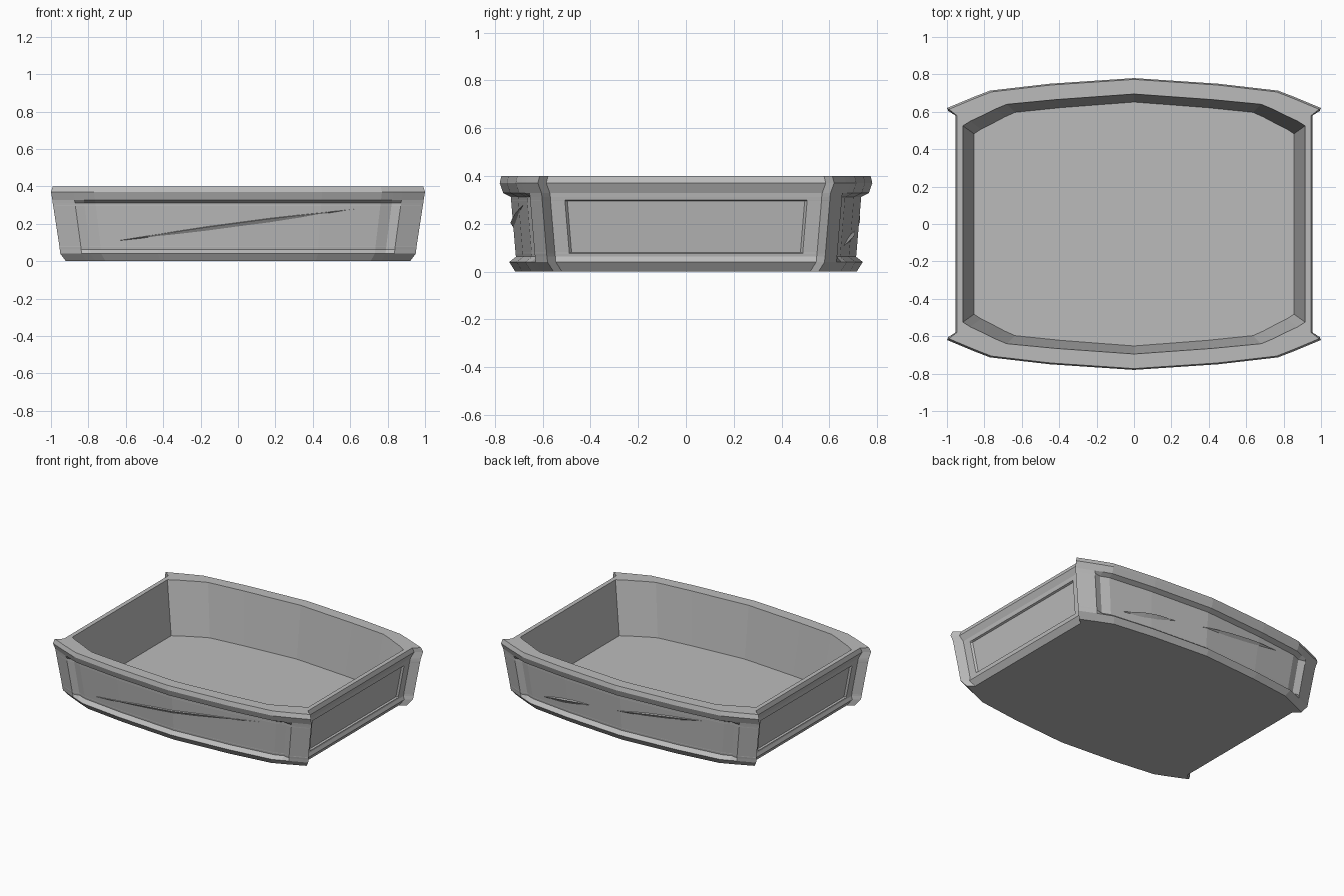
import bpy
import bmesh

cube = bpy.data.objects.get("Cube")
if cube:
    bpy.data.objects.remove(cube)

grey = bpy.data.materials.new("plain_grey")
grey.use_nodes = True
COLOR = (0.5, 0.5, 0.5, 1)
grey.diffuse_color = COLOR
grey.node_tree.nodes["Principled BSDF"].inputs["Base Color"].default_value = COLOR

# Quarter outlines: middle of the long wall, round the corner, to the side panel
OUTER = [(0, .78), (.45, .75), (.77, .713), (.83, .69), (.88, .67),
         (1, .62), (.955, .585), (.955, .525), (.955, .515)]
INNER = [(0, .695), (.42, .665), (.68, .64), (.74, .615), (.8, .585),
         (.875, .55), (.915, .525), (.915, .47), (.915, .46)]
LONG_PANEL = range(0, 4)      # points inside the long wall recess
SIDE = range(6, 9)            # points on the short wall
SIDE_PANEL = 8

# Wall rows: z, x scale, y inset, long recess, side inset, side panel recess
ROWS = [
    (0, .92, .065, 0, 0, 0),
    (.04, .95, .04, 0, 0, 0),
    (.062, .953, .038, .03, .012, 0),
    (.075, .955, .036, .03, .012, 0),
    (.08, .955, .036, .03, .012, .012),
    (.295, .988, .018, .03, .012, .012),
    (.30, .989, .018, .03, .012, 0),
    (.312, .991, .017, .03, .012, 0),
    (.328, .993, .015, 0, .012, 0),
    (.37, 1, 0, 0, 0, 0),
    (.40, .99, .007, 0, 0, 0),
]


def mirrored(quarter):
    """Close a quarter outline into a full ring."""
    half = quarter + [(x, -y) for x, y in reversed(quarter)]
    return half + [(-x, y) for x, y in reversed(half[1:-1])]


def wall_ring(scale, inset, recess, side, panel):
    pts = []
    for i, (x, y) in enumerate(OUTER):
        x, y = x * scale, y - inset
        if i in LONG_PANEL:
            y -= recess
        if i in SIDE:
            x -= side
        if i == SIDE_PANEL:
            x -= panel
        pts.append((x, y))
    return mirrored(pts)


def finish(bm, name):
    bmesh.ops.recalc_face_normals(bm, faces=bm.faces)
    mesh = bpy.data.meshes.new(name)
    bm.to_mesh(mesh)
    bm.free()
    mesh.materials.append(grey)
    obj = bpy.data.objects.new(name, mesh)
    bpy.context.collection.objects.link(obj)
    return obj


# Tray body: outer wall, rim, inner wall and floor as one loft
bm = bmesh.new()
rings = [(row[0], wall_ring(*row[1:])) for row in ROWS]
rings.append((.40, mirrored(INNER)))
rings.append((.04, mirrored([(x * .935, y - .043) for x, y in INNER])))
loops = [[bm.verts.new((x, y, z)) for x, y in ring] for z, ring in rings]
for low, high in zip(loops, loops[1:]):
    n = len(low)
    for i in range(n):
        j = (i + 1) % n
        bm.faces.new((low[i], low[j], high[j], high[i]))
bm.faces.new(loops[0])
bm.faces.new(loops[-1])
finish(bm, "tray_body")


def panel_y(x, z):
    """Depth of the recessed long panel at a given place."""
    x = abs(x)
    for (x0, y0), (x1, y1) in zip(OUTER, OUTER[1:]):
        if x <= x1:
            y = y0 + (y1 - y0) * (x - x0) / (x1 - x0)
            break
    return y - .03 - (.038 - .02 * (z - .06) / .25)


def slash(name, start, end, side, width, depth):
    """Tapered diagonal ridge lying on a long panel."""
    bm = bmesh.new()
    steps = 8
    stations = []
    for k in range(steps + 1):
        t = k / steps
        x = start[0] + (end[0] - start[0]) * t
        z = start[1] + (end[1] - start[1]) * t
        w = min(1, 3 * t, 3 * (1 - t)) + .02
        rows = ((width, -.003), (width * .7, depth * w), (-width, -.003))
        stations.append([bm.verts.new((x, side * (panel_y(x, z) + out), z + dz * w))
                         for dz, out in rows])
    for a, b in zip(stations, stations[1:]):
        for i in range(3):
            j = (i + 1) % 3
            bm.faces.new((a[i], a[j], b[j], b[i]))
    bm.faces.new(stations[0])
    bm.faces.new(stations[-1])
    finish(bm, name)


# Diagonal ridges on the long panels
slash("front_ridge", (-.64, .11), (.64, .28), -1, .013, .012)
slash("back_ridge_low", (.64, .11), (.24, .17), 1, .015, .015)
slash("back_ridge_high", (.07, .19), (-.62, .28), 1, .013, .015)
